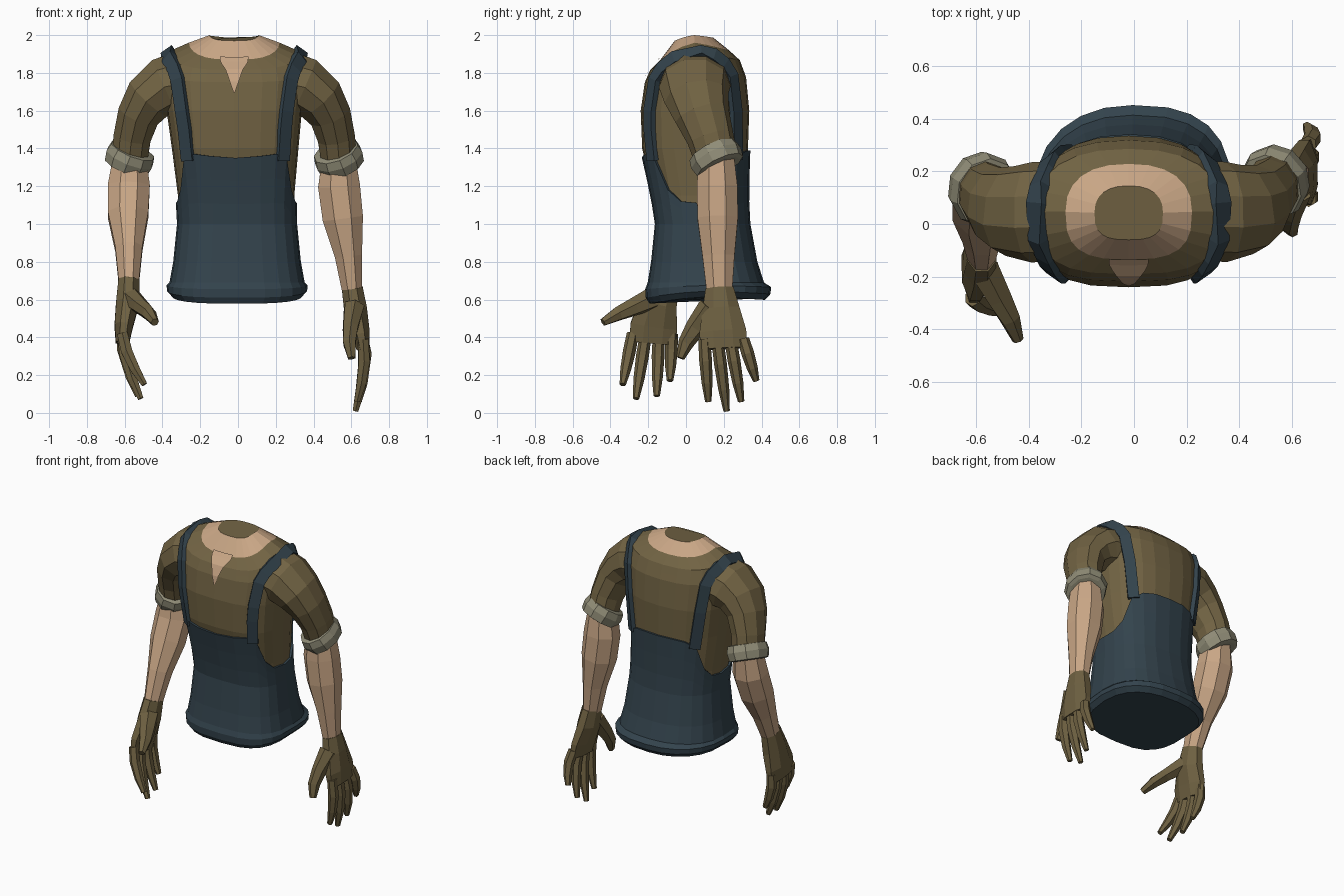
import bpy, bmesh, math
from mathutils import Vector

if "Cube" in bpy.data.objects:
    bpy.data.objects.remove(bpy.data.objects["Cube"])


def material(name, rgb):
    m = bpy.data.materials.new(name)
    m.diffuse_color = (*rgb, 1)
    m.use_nodes = True
    m.node_tree.nodes["Principled BSDF"].inputs["Base Color"].default_value = m.diffuse_color
    return m


SHIRT = material("olive_shirt", (0.165, 0.124, 0.056))
GLOVE = material("olive_glove", (0.158, 0.12, 0.054))
SKIN = material("skin", (0.58, 0.38, 0.235))
NAVY = material("navy_cloth", (0.033, 0.056, 0.073))
CUFF = material("pale_cuff", (0.28, 0.265, 0.185))


def loft(name, rings, mats, closed=True, cap=True, row_mat=None):
    """Skin a list of equal-length point rings; row_mat gives material per row."""
    bm = bmesh.new()
    vs = [[bm.verts.new(p) for p in r] for r in rings]
    n = len(vs[0])
    for i in range(len(vs) - 1):
        for j in range(n if closed else n - 1):
            k = (j + 1) % n
            f = bm.faces.new((vs[i][j], vs[i][k], vs[i + 1][k], vs[i + 1][j]))
            f.material_index = row_mat(i) if row_mat else 0
    if cap:
        bm.faces.new(vs[0])
        bm.faces.new(vs[-1])
    bmesh.ops.recalc_face_normals(bm, faces=bm.faces)
    if not cap and sum(f.normal.y for f in bm.faces) > 0:
        bmesh.ops.reverse_faces(bm, faces=bm.faces)
    me = bpy.data.meshes.new(name)
    bm.to_mesh(me)
    bm.free()
    for m in mats:
        me.materials.append(m)
    ob = bpy.data.objects.new(name, me)
    bpy.context.collection.objects.link(ob)
    return ob


def tube(name, centres, radii, mat, n=8, axis=None):
    """Tube through centres with (half width, half depth) at each."""
    pts = [Vector(p) for p in centres]
    rings = []
    for i, (ru, rv) in enumerate(radii):
        t = Vector(axis) if axis else pts[min(i + 1, len(pts) - 1)] - pts[max(i - 1, 0)]
        t.normalize()
        v = (Vector((0, 1, 0)) - t * t.y).normalized()
        u = v.cross(t)
        rings.append([pts[i] + u * ru * math.cos(a) + v * rv * math.sin(a)
                      for a in [(j + 0.5) * 2 * math.pi / n for j in range(n)]])
    return loft(name, rings, [mat])


# Torso sections: side z, half width, front y, back y
BODY = [
    (2.0, .13, -.06, .145), (1.96, .24, -.135, .228), (1.91, .355, -.19, .285),
    (1.8, .375, -.218, .318), (1.6, .358, -.24, .335), (1.4, .335, -.232, .328),
    (1.15, .308, -.175, .32), (1.0, .305, -.152, .328), (.8, .325, -.172, .365),
    (.69, .345, -.19, .4), (.675, .36, -.203, .438), (.645, .358, -.2, .434),
    (.615, .33, -.18, .405),
]
# How far the front of a section hangs below its sides; the back hangs about half
DROP = {0: .03, 1: .09, 2: .095, 3: .05, 10: .02, 11: .035, 12: .037}


def body(t, deg, grow=0.0):
    """Point on the torso at section number t and compass angle deg."""
    i = min(int(t), len(BODY) - 2)
    f = t - i
    z, a, yf, yb = [p + (q - p) * f for p, q in zip(BODY[i], BODY[i + 1])]
    drop = DROP.get(i, 0) * (1 - f) + DROP.get(i + 1, 0) * f
    c, s = math.cos(math.radians(deg)), math.sin(math.radians(deg))
    # Flat chest, rounder back that leans to one side near the hem
    lean = max(0, min(1, (t - 6) / 4)) * .08
    pw = .68 if s < 0 else .84 - math.copysign(lean, c)
    x = max(-.02, min(-.005, .01 * (t - 4) / 2 - .02)) + \
        (a + grow) * math.copysign(abs(c) ** pw, c)
    y = (yf + yb) / 2 + ((yb - yf) / 2 + grow) * math.copysign(abs(s) ** pw, s)
    return Vector((x, y, z - drop * abs(s) * (1 if s < 0 else .45)))


def level(z):
    for i in range(4, 9):
        if BODY[i + 1][0] <= z:
            return i + (BODY[i][0] - z) / (BODY[i][0] - BODY[i + 1][0])


DEGS = range(0, 360, 15)

# Shirt with bare neckline
loft("shirt", [[body(t, d) for d in DEGS] for t in (0, 1, 2, 2.5, 3, 4, 5, 6, 7)],
     [SHIRT, SKIN], row_mat=lambda i: 1 if i == 0 else 0)

# Open V of the collar
v_rows = [(.9, 11), (1.25, 8.5), (1.6, 5.5), (2, 2.9), (2.5, 1.8), (3, 1), (3.4, .05)]
loft("collar_opening", [[body(t, -90 + k * w, .002) + Vector((0, -.006, .005))
                         for k in (-1, -.5, 0, .5, 1)] for t, w in v_rows],
     [SKIN], closed=False, cap=False)


# Overalls: bib edge dips under the arms, hem is rolled outward
def bib_top(d):
    side = min(d % 180, 180 - d % 180)
    high = {45: 1.34, 60: 1.38, 75: 1.39} if d < 180 else {45: 1.36, 60: 1.37, 75: 1.36}
    return {0: 1.11, 15: 1.12, 30: 1.18, 90: 1.39 if d < 180 else 1.35}.get(side) or high[side]


rows = [[body(level(bib_top(d)), d, -.01) for d in DEGS]]
for f in (0, .35, .7):
    rows.append([body(level(bib_top(d) + (1.0 - bib_top(d)) * f), d, .013) for d in DEGS])
rows += [[body(t, d, .013) for d in DEGS] for t in range(7, 13)]
loft("overalls", rows, [NAVY])

# Shoulder straps following the torso surface
STRAP = [(5.25, -49), (4.5, -49), (4, -48), (3, -45), (2.4, -36), (2.05, -18), (1.95, 5),
         (2.05, 20), (2.4, 33), (3, 41), (4, 44), (5.25, 47)]
for side in ("right", "left"):
    ang = (lambda d: d) if side == "right" else (lambda d: 180 - d)
    path = [body(t, ang(d)) for t, d in STRAP]
    rings = []
    for i, (t, d) in enumerate(STRAP):
        p = path[i]
        du = body(t, ang(d) + 2) - body(t, ang(d) - 2)
        n = du.cross(body(t + .1, ang(d)) - body(t - .1, ang(d))).normalized()
        if n.dot(p - Vector((-.02, .06, 1.5))) < 0:
            n = -n
        w = (path[min(i + 1, len(path) - 1)] - path[max(i - 1, 0)]).cross(n).normalized() * .036
        rings.append([p + w - n * .02, p + w + n * .022, p - w + n * .022, p - w - n * .02])
    loft(side + "_strap", rings, [NAVY])


def build_arm(side, sx, forearm, palm, tips, thumb, cuff_tilt):
    # Sleeve, mirrored about the slightly shifted torso centre
    sleeve = [(sx * x - .02, y + sx * (1.75 - z) * .035, z) for x, y, z in
              ((.27, .05, 1.745), (.37, .045, 1.725), (.45, .052, 1.665),
               (.505, .078, 1.58), (.54, .118, 1.46), (.553, .145, 1.35))]
    tube(side + "_sleeve", sleeve, [(.18, .19), (.165, .19), (.14, .172),
                                    (.117, .147), (.104, .125), (.1, .115)], SHIRT, 10)

    # Rolled cuff tilted across the elbow
    axis = Vector((-.4 * sx, cuff_tilt, 1)).normalized()
    c = Vector(sleeve[-1])
    prof = [(-.058, .1), (-.052, .124), (0, .134), (.045, .124), (.05, .1)]
    tube(side + "_cuff", [c + axis * h for h, r in prof],
         [(r, r * 1.08) for h, r in prof], CUFF, 10, axis)

    # Forearm starts inside the sleeve
    tube(side + "_forearm", [c + Vector((0, 0, .03))] + forearm,
         [(.09, .1), (.12, .116), (.116, .116), (.078, .092), (.057, .073)], SKIN)

    # Gloved hand with four evenly spaced fingers
    tube(side + "_glove_palm", palm,
         [(.06, .08), (.066, .106), (.053, .134), (.038, .134)], GLOVE)
    tube(side + "_glove_thumb", thumb,
         [(.06, .066), (.045, .055), (.038, .042), (.022, .022)], GLOVE, 6)
    for i, tip in enumerate(tips):
        a = Vector(palm[-1]) + Vector((0, (i - 1.5) * .069, .05))
        b, bow = Vector(tip), Vector((.018 * sx, 0, 0))
        tube(f"{side}_glove_finger_{i + 1}",
             [a, a.lerp(b, .35) + bow, a.lerp(b, .7) + bow * .8, b],
             [(r, r) for r in (.032, .034, .029, .017)], GLOVE, 6)


build_arm("right", 1,
          forearm=[(.535, .165, 1.2), (.555, .168, 1.03), (.585, .172, .83), (.605, .177, .64)],
          palm=[(.605, .177, .66), (.622, .185, .55), (.648, .195, .43), (.662, .2, .34)],
          tips=[(.63, .118, .06), (.622, .215, .01), (.64, .292, .06), (.655, .372, .17)],
          thumb=[(.615, .13, .56), (.595, .05, .45), (.59, 0, .37), (.602, -.03, .29)],
          cuff_tilt=-.5)
build_arm("left", -1,
          forearm=[(-.578, .112, 1.2), (-.582, .055, 1.05), (-.578, -.04, .87), (-.578, -.115, .68)],
          palm=[(-.578, -.11, .7), (-.585, -.145, .58), (-.605, -.17, .46), (-.612, -.178, .37)],
          tips=[(-.495, -.335, .15), (-.515, -.265, .075), (-.53, -.155, .09), (-.555, -.085, .17)],
          thumb=[(-.57, -.17, .61), (-.51, -.28, .56), (-.47, -.36, .525), (-.44, -.44, .48)],
          cuff_tilt=-.3)
